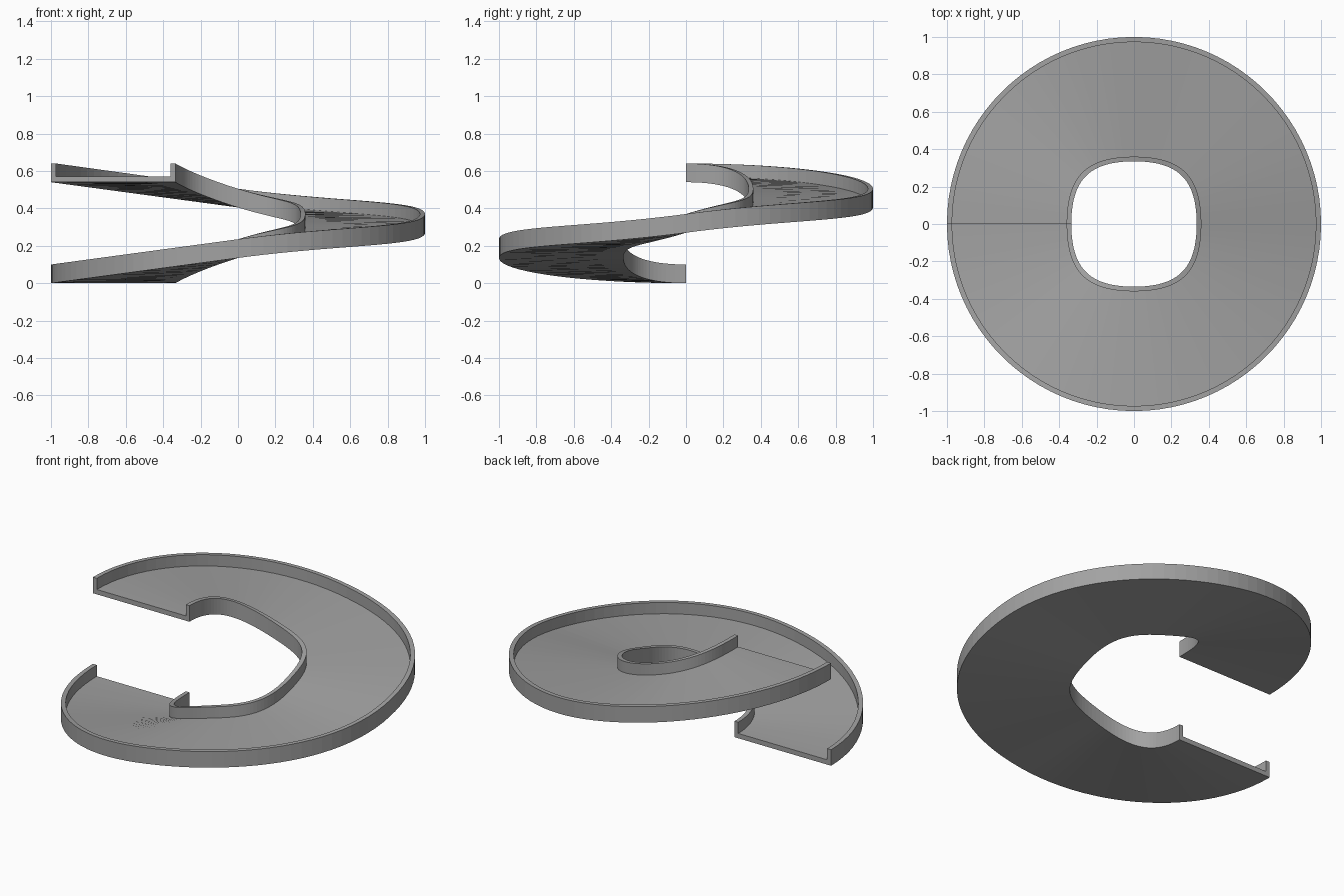
import bpy
import bmesh

cube = bpy.data.objects.get("Cube")
if cube:
    bpy.data.objects.remove(cube, do_unlink=True)

STEPS = 24            # sections per quarter turn
RISE = 0.135          # climb per quarter turn
SLOPE = 0.0745        # height change along one curve handle
ROUND, SQUARISH = 0.552, 0.71   # handle lengths: circle and rounded square

# U-shaped cross-section: radius, height above the path, handle length
SECTION = [
    (1.0, 0.0, ROUND), (1.0, 0.1, ROUND), (0.973, 0.1, ROUND), (0.973, 0.03, ROUND),
    (0.36, 0.03, SQUARISH), (0.36, 0.1, SQUARISH), (0.335, 0.1, SQUARISH), (0.335, 0.0, SQUARISH),
]


def bezier(a, b, c, d, t):
    s = 1 - t
    return a * s**3 + 3 * b * s * s * t + 3 * c * s * t * t + d * t**3


def path_point(quarter, t, radius, lift, handle):
    """Point on the climbing turn, starting at -x and passing the front first."""
    x = -radius * bezier(1, 1, handle, 0, t)
    y = -radius * bezier(0, handle, 1, 1, t)
    for _ in range(quarter):
        x, y = -y, x
    low, high = quarter * RISE, (quarter + 1) * RISE
    # the ramp levels out at its two ends
    leave = low if quarter == 0 else low + SLOPE
    arrive = high if quarter == 3 else high - SLOPE
    return x, y, bezier(low, leave, arrive, high, t) + lift


# Ramp floor with its inner and outer curbs, swept as one solid
bm = bmesh.new()
rings = []
for i in range(4 * STEPS + 1):
    quarter = min(i // STEPS, 3)
    t = i / STEPS - quarter
    rings.append([bm.verts.new(path_point(quarter, t, *p)) for p in SECTION])
for a, b in zip(rings, rings[1:]):
    for j in range(len(SECTION)):
        k = (j + 1) % len(SECTION)
        bm.faces.new((a[j], a[k], b[k], b[j]))
bm.faces.new(rings[0])
bm.faces.new(rings[-1][::-1])
bmesh.ops.recalc_face_normals(bm, faces=bm.faces)

mesh = bpy.data.meshes.new("spiral_ramp")
bm.to_mesh(mesh)
bm.free()
ramp = bpy.data.objects.new("spiral_ramp", mesh)
bpy.context.collection.objects.link(ramp)

# Plain grey concrete
grey = bpy.data.materials.new("concrete_grey")
grey.use_nodes = True
colour = (0.36, 0.36, 0.36, 1)
grey.diffuse_color = colour
grey.node_tree.nodes["Principled BSDF"].inputs["Base Color"].default_value = colour
mesh.materials.append(grey)
